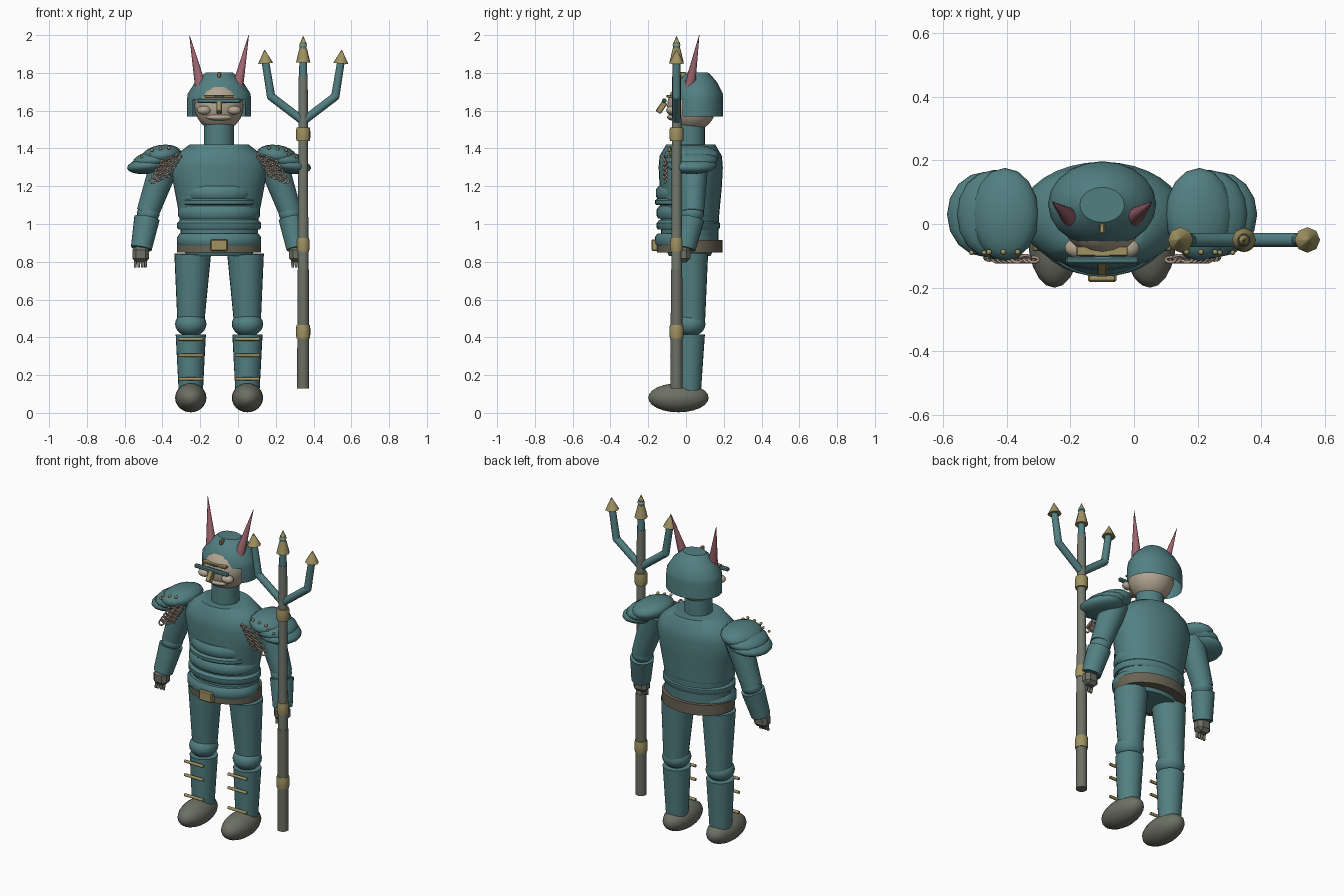
import bpy, bmesh, math
from mathutils import Vector, Matrix

if "Cube" in bpy.data.objects:
    bpy.data.objects.remove(bpy.data.objects["Cube"])

CX = -0.10   # body midline
Y_POLE = -0.05


def mat(name, r, g, b):
    m = bpy.data.materials.new(name)
    m.diffuse_color = (r, g, b, 1)
    m.use_nodes = True
    m.node_tree.nodes["Principled BSDF"].inputs["Base Color"].default_value = m.diffuse_color
    return m


TEAL = mat("teal armour", 0.085, 0.215, 0.225)
GOLD = mat("old gold", 0.35, 0.29, 0.12)
OLIVE = mat("olive leather", 0.15, 0.16, 0.125)
BELT = mat("brown belt", 0.14, 0.125, 0.09)
SKIN = mat("pale skin", 0.45, 0.38, 0.29)
PINK = mat("horn pink", 0.34, 0.13, 0.155)
MAIL = mat("chain mail", 0.40, 0.31, 0.24)
SHAFT = mat("grey shaft", 0.17, 0.19, 0.155)


def finish(name, bm, material, angle=35):
    bmesh.ops.recalc_face_normals(bm, faces=bm.faces)
    me = bpy.data.meshes.new(name)
    bm.to_mesh(me)
    bm.free()
    me.materials.append(material)
    ob = bpy.data.objects.new(name, me)
    bpy.context.collection.objects.link(ob)
    bpy.context.view_layer.objects.active = ob
    ob.select_set(True)
    bpy.ops.object.shade_smooth_by_angle(angle=math.radians(angle))
    ob.select_set(False)
    return ob


def ball(name, c, r, material, tilt=0, u=20, v=12):
    bm = bmesh.new()
    bmesh.ops.create_uvsphere(bm, u_segments=u, v_segments=v, radius=1)
    bm.transform(Matrix.Translation(c) @ Matrix.Rotation(tilt, 4, 'Y') @ Matrix.Diagonal((*r, 1)))
    return finish(name, bm, material, 60)


def rod(name, a, b, r1, r2, material, seg=16):
    a, b = Vector(a), Vector(b)
    bm = bmesh.new()
    bmesh.ops.create_cone(bm, cap_ends=True, segments=seg, radius1=r1, radius2=r2, depth=(b - a).length)
    rot = (b - a).to_track_quat('Z', 'Y').to_matrix().to_4x4()
    bm.transform(Matrix.Translation((a + b) / 2) @ rot)
    return finish(name, bm, material, 50)


def box(name, c, size, material, pitch=0, bevel=0.006):
    bm = bmesh.new()
    bmesh.ops.create_cube(bm, size=1)
    bm.transform(Matrix.Diagonal((*size, 1)))
    if bevel:
        bmesh.ops.bevel(bm, geom=bm.edges[:], offset=bevel, segments=1, affect='EDGES')
    bm.transform(Matrix.Translation(c) @ Matrix.Rotation(pitch, 4, 'X'))
    return finish(name, bm, material)


def loft(name, rings, material, seg=32, angle=40, cx=CX, keep=None):
    """Stack of ellipses (z, centre y, rx, ry), capped at both ends."""
    bm = bmesh.new()
    loops = [[bm.verts.new((cx + rx * math.cos(t), cy + ry * math.sin(t), z))
              for t in (2 * math.pi * i / seg for i in range(seg))] for z, cy, rx, ry in rings]
    for lo, hi in zip(loops, loops[1:]):
        for i in range(seg):
            j = (i + 1) % seg
            bm.faces.new((lo[i], lo[j], hi[j], hi[i]))
    bm.faces.new(loops[-1])
    bm.faces.new(loops[0][::-1])
    if keep:
        bmesh.ops.delete(bm, geom=[f for f in bm.faces if not keep(f.calc_center_median())], context='FACES')
    return finish(name, bm, material, angle)


# Torso, waist and belt
loft("torso", [(0.88, 0.02, 0.20, 0.15), (1.04, 0.02, 0.21, 0.155), (1.2, 0.025, 0.24, 0.165),
               (1.3, 0.025, 0.258, 0.17), (1.36, 0.025, 0.235, 0.165), (1.42, 0.025, 0.157, 0.13)], TEAL, angle=50)
for i, (z0, z1, rx, cy, ry) in enumerate([(0.885, 0.95, 0.222, 0.0, 0.165), (0.97, 1.02, 0.222, 0.012, 0.168),
                                          (1.03, 1.095, 0.217, 0.01, 0.166), (1.10, 1.135, 0.205, 0.0, 0.165),
                                          (1.135, 1.20, 0.195, 0.0, 0.16)]):
    h = z1 - z0
    loft(f"waist_band_{i + 1}", [(z0, cy, rx - 0.008, ry - 0.008), (z0 + 0.2 * h, cy, rx, ry),
                                 (z0 + 0.7 * h, cy, rx, ry), (z1, cy, rx - 0.014, ry - 0.014)], TEAL)
loft("belt", [(0.85, 0.02, 0.222, 0.173), (0.915, 0.02, 0.222, 0.173)], BELT)
loft("pelvis", [(0.83, 0.02, 0.175, 0.11), (0.89, 0.02, 0.19, 0.14)], TEAL)
box("belt_buckle", (CX, -0.165, 0.888), (0.09, 0.035, 0.062), GOLD)

# Head and face
rod("neck", (CX, 0.02, 1.40), (CX, 0.02, 1.56), 0.08, 0.08, TEAL, 24)
ball("head", (CX, 0.03, 1.625), (0.13, 0.13, 0.135), SKIN)
ball("mouth", (CX, -0.065, 1.565), (0.07, 0.035, 0.018), SKIN)
for s in (-1, 1):
    ball("cheek", (CX + s * 0.08, -0.075, 1.602), (0.037, 0.03, 0.024), SKIN)

# Helmet with open face, visor bar, nose guard, crest peg
loft("helmet", [(1.57, 0.062, 0.17, 0.135), (1.66, 0.062, 0.17, 0.135), (1.69, 0.062, 0.166, 0.133),
                (1.75, 0.06, 0.128, 0.105), (1.785, 0.06, 0.09, 0.075), (1.803, 0.06, 0.07, 0.055)], TEAL, 20, 40,
     keep=lambda c: c.z > 1.575 and not (c.z < 1.66 and c.y < 0.02 and abs(c.x - CX) < 0.135))
box("visor_bar", (CX, -0.115, 1.652), (0.23, 0.022, 0.024), TEAL)
box("brow_strip", (CX, -0.085, 1.677), (0.16, 0.03, 0.012), GOLD, bevel=0.002)
box("brow_gem", (CX, -0.098, 1.677), (0.05, 0.012, 0.012), BELT, bevel=0.002)
box("nose_guard", (CX, -0.13, 1.617), (0.03, 0.032, 0.065), GOLD, -0.6, 0.004)
box("crest_peg", (CX, -0.015, 1.79), (0.018, 0.032, 0.03), GOLD, bevel=0.004)

for s in (-1, 1):
    def P(off, y, z):
        return Vector((CX + s * off, y, z))
    side = "left" if s > 0 else "right"

    # Horn
    rod(side + "_horn", P(0.096, 0.018, 1.72), P(0.157, 0.07, 2.0), 0.031, 0.001, PINK, 10)

    # Layered shoulder pad, rivets and mail
    for i, (off, z, r) in enumerate([(0.305, 1.363, (0.107, 0.146, 0.056)), (0.338, 1.34, (0.12, 0.14, 0.05)),
                                     (0.366, 1.312, (0.122, 0.134, 0.045))]):
        ball(f"{side}_shoulder_plate_{i + 1}", P(off, 0.03, z), r, TEAL, s * 0.14, 16, 10)
    for k, off in enumerate((0.265, 0.31, 0.355)):
        ball(side + "_rivet", P(off, -0.088, 1.403 - 0.006 * k), (0.009,) * 3, GOLD, 0, 8, 6)
    for k, off in enumerate((0.37, 0.41)):
        ball(side + "_rivet", P(off, -0.09, 1.368 - 0.012 * k), (0.008,) * 3, GOLD, 0, 8, 6)
    bm = bmesh.new()
    for row in range(5):
        for col in range(4):
            c = P(0.215 + 0.026 * col + 0.015 * row, -0.112 + 0.006 * (col % 2),
                  1.358 - 0.024 * row - 0.011 * col)
            place = Matrix.Translation(c) @ Matrix.Rotation(math.pi / 2 + 0.5 * (-1) ** col, 4, 'X')
            ring = [[bm.verts.new(place @ Vector(((0.016 + 0.005 * math.cos(b)) * math.cos(a),
                                                  (0.016 + 0.005 * math.cos(b)) * math.sin(a),
                                                  0.005 * math.sin(b))))
                     for b in (2 * math.pi * j / 6 for j in range(6))]
                    for a in (2 * math.pi * i / 12 for i in range(12))]
            for i in range(12):
                for j in range(6):
                    n, m = (i + 1) % 12, (j + 1) % 6
                    bm.faces.new((ring[i][j], ring[n][j], ring[n][m], ring[i][m]))
    finish(side + "_mail_rings", bm, MAIL, 70)

    # Arm, hand and fingers
    rod(side + "_upper_arm", P(0.28, 0.04, 1.34), P(0.378, 0.035, 1.06), 0.08, 0.06, TEAL, 20)
    ball(side + "_elbow", P(0.375, 0.033, 1.055), (0.06, 0.062, 0.052), TEAL)
    rod(side + "_forearm", P(0.382, 0.03, 1.03), P(0.412, -0.005, 0.87), 0.068, 0.056, TEAL, 20)
    box(side + "_hand", P(0.415, -0.015, 0.84), (0.088, 0.075, 0.085), OLIVE, bevel=0.02)
    for k in range(4):
        off = 0.388 + 0.018 * k
        rod(side + "_finger", P(off, -0.025, 0.82), P(off + 0.002, -0.033, 0.77), 0.009, 0.007, OLIVE, 8)

    # Leg, boot and shin bars
    rod(side + "_thigh", P(0.15, 0.03, 0.46), P(0.14, 0.02, 0.84), 0.07, 0.097, TEAL, 24)
    ball(side + "_knee", P(0.15, 0.02, 0.47), (0.083, 0.083, 0.066), TEAL)
    rod(side + "_shin", P(0.15, 0.015, 0.11), P(0.15, 0.02, 0.415), 0.064, 0.08, TEAL, 24)
    for z in (0.39, 0.305, 0.18):
        rod(side + "_shin_bar", P(0.085, -0.075, z), P(0.215, -0.075, z), 0.009, 0.009, GOLD, 8)
    ball(side + "_boot", P(0.15, -0.04, 0.08), (0.083, 0.16, 0.077), OLIVE)

# Trident
TX = 0.345


def T(dx, z):
    return Vector((TX + dx, Y_POLE, z))


rod("lower_shaft", T(0, 0.13), T(0, 0.76), 0.032, 0.030, OLIVE, 20)
rod("upper_shaft", T(0, 0.76), T(0, 1.78), 0.028, 0.024, SHAFT, 20)
for z, r in ((0.43, 0.038), (0.89, 0.034), (1.475, 0.038)):
    loft("shaft_collar", [(z - 0.036, Y_POLE, r - 0.003, r - 0.003), (z - 0.015, Y_POLE, r, r),
                          (z + 0.015, Y_POLE, r, r), (z + 0.036, Y_POLE, r - 0.003, r - 0.003)],
         GOLD, 16, 40, TX)
rod("middle_prong", T(0, 1.78), T(0, 1.96), 0.022, 0.018, TEAL, 12)
rod("middle_barb", T(0, 1.855), T(0, 1.93), 0.038, 0.02, GOLD, 8)
rod("middle_tip", T(0, 1.945), T(0, 1.995), 0.022, 0.001, GOLD, 8)
for s in (-1, 1):
    rod("prong_branch", T(0, 1.545), T(s * 0.17, 1.675), 0.022, 0.022, TEAL, 12)
    ball("prong_joint", T(s * 0.17, 1.675), (0.022,) * 3, TEAL, 0, 12, 8)
    rod("prong", T(s * 0.17, 1.675), T(s * 0.2, 1.86), 0.022, 0.02, TEAL, 12)
    rod("prong_tip", T(s * 0.199, 1.85), T(s * 0.204, 1.92), 0.04, 0.003, GOLD, 8)
